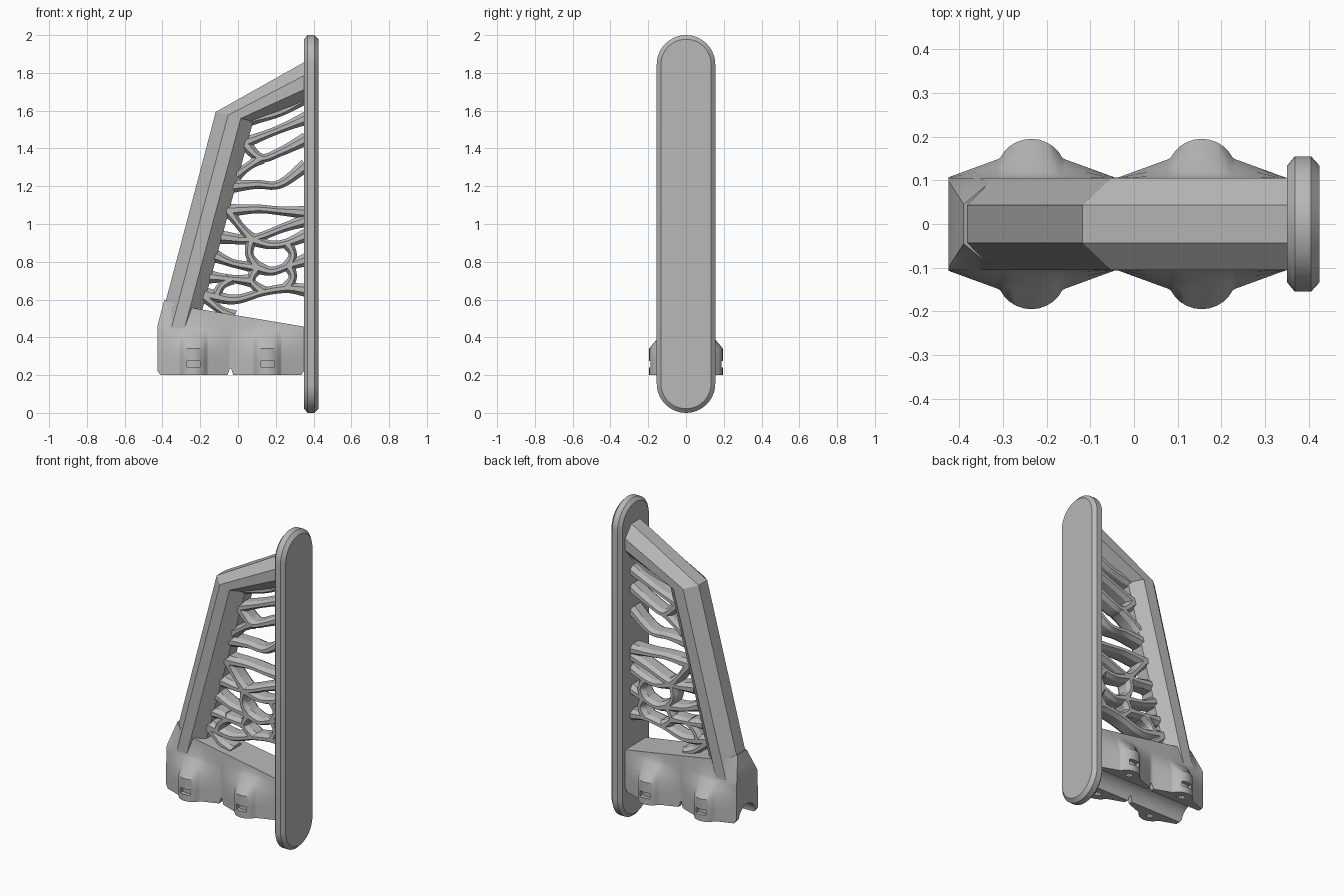
import bpy, bmesh, math
from mathutils import Vector

if "Cube" in bpy.data.objects:
    bpy.data.objects.remove(bpy.data.objects["Cube"], do_unlink=True)

grey = bpy.data.materials.new("plain_grey")
grey.use_nodes = True
colour = (0.48, 0.48, 0.48, 1)
grey.diffuse_color = colour
grey.node_tree.nodes["Principled BSDF"].inputs["Base Color"].default_value = colour


def finish(name, bm, smooth=None):
    bmesh.ops.recalc_face_normals(bm, faces=bm.faces)
    mesh = bpy.data.meshes.new(name)
    bm.to_mesh(mesh)
    bm.free()
    mesh.materials.append(grey)
    ob = bpy.data.objects.new(name, mesh)
    bpy.context.collection.objects.link(ob)
    if smooth:
        bpy.ops.object.select_all(action='DESELECT')
        ob.select_set(True)
        bpy.context.view_layer.objects.active = ob
        bpy.ops.object.shade_smooth_by_angle(angle=math.radians(smooth))


def loft(bm, rings):
    """Skin a list of equal closed rings and cap both ends."""
    loops = [[bm.verts.new(p) for p in ring] for ring in rings]
    n = len(loops[0])
    for a, b in zip(loops, loops[1:]):
        for i in range(n):
            j = (i + 1) % n
            bm.faces.new((a[i], a[j], b[j], b[i]))
    bm.faces.new(loops[0])
    bm.faces.new(loops[-1])


def lerp_table(table, x):
    for (x0, v0), (x1, v1) in zip(table, table[1:]):
        if x <= x1:
            return v0 + (v1 - v0) * (x - x0) / (x1 - x0)
    return table[-1][1]


# End plate: a chamfered stadium
def stadium(x, inset):
    ring = []
    for centre, start in ((1.845, 0), (0.155, math.pi)):
        for k in range(25):
            a = start + math.pi * k / 24
            r = 0.155 - inset
            ring.append((x, r * math.cos(a), centre + r * math.sin(a)))
    return ring


bm = bmesh.new()
loft(bm, [stadium(0.35, 0.022), stadium(0.368, 0), stadium(0.405, 0), stadium(0.425, 0.022)])
finish("end_plate", bm, 25)

# Bent arm with an eight-sided section
outer = [(0.36, 1.862), (-0.118, 1.593), (-0.42, 0.45)]
inner = [(0.36, 1.645), (0.08, 1.542), (-0.215, 0.45)]
section = [(0, 0.043), (0.33, 0.105), (0.67, 0.105), (1, 0.043)]
section += [(t, -y) for t, y in reversed(section)]
bm = bmesh.new()
rings = []
for o, i in zip(outer, inner):
    rings.append([(o[0] + (i[0] - o[0]) * t, y, o[1] + (i[1] - o[1]) * t) for t, y in section])
loft(bm, rings)
finish("bent_arm", bm)

# Clamp base: bulged sides blending into a sloped top, with a rail channel below
bolt_x = (-0.235, 0.155)
channel = 0.085
top_height = [(-0.425, 0.465), (-0.39, 0.6), (-0.33, 0.572), (-0.24, 0.555), (0.36, 0.455)]
top_width = [(-0.425, 0.1), (-0.39, 0.045), (-0.33, 0.095), (0.36, 0.104)]
bottom = [(-0.425, 0.22), (-0.41, 0.2), (-0.055, 0.2), (-0.043, 0.235), (-0.037, 0.235),
          (-0.025, 0.2), (0.335, 0.2), (0.352, 0.225)]


def side_width(x):
    u = min(abs(x - c) for c in bolt_x)
    flank = 0.105 + 0.042 * max(0, 0.195 - u) / 0.115
    boss = 0.115 + math.sqrt(max(0, 0.08 ** 2 - u * u)) if u < 0.08 else 0
    return max(flank, boss)


def base_ring(x):
    w = side_width(x)
    low = lerp_table(bottom, x)
    sweep = math.acos((low - 0.2) / channel)
    half = [(channel * math.sin(sweep * k / 8), 0.2 + channel * math.cos(sweep * k / 8))
            for k in range(9)]
    edge = half[-1][0]
    half += [(edge + (w - edge) * f, low) for f in (0.35, 0.65, 1)]
    half += [(w, 0.24), (w, 0.275), (w, 0.34), (0.105 + (w - 0.105) * 0.55, 0.39),
             (0.105 + (w - 0.105) * 0.15, 0.43), (0.105, 0.45),
             (lerp_table(top_width, x), lerp_table(top_height, x))]
    ring = half + [(-y, z) for y, z in reversed(half[1:])]
    return [(x, y, z) for y, z in ring]


stations = {x for x, z in bottom} | {-0.39, -0.33}
for c in bolt_x:
    stations |= {c + 0.079 * math.sin(math.pi * k / 14) for k in range(-7, 8)}
    stations |= {c - 0.12, c + 0.12}
bm = bmesh.new()
loft(bm, [base_ring(x) for x in sorted(stations)])


def recess(centre, reach, offset):
    """Sink the faces whose middles lie within reach of centre."""
    faces = [f for f in bm.faces
             if all(abs(a - b) < r for a, b, r in zip(f.calc_center_median(), centre, reach))]
    new = bmesh.ops.extrude_face_region(bm, geom=faces)["geom"]
    verts = [v for v in new if isinstance(v, bmesh.types.BMVert)]
    bmesh.ops.translate(bm, verts=verts, vec=offset)
    bmesh.ops.delete(bm, geom=[f for f in faces if f.is_valid], context='FACES_ONLY')


# Nut pockets and bolt holes
for c in bolt_x:
    for side in (-1, 1):
        recess((c, side * 0.19, 0.2575), (0.034, 0.02, 0.01), (0, -side * 0.025, 0))
        recess((c, side * 0.14, 0.2), (0.0175, 0.01, 0.005), (0, 0, 0.06))
finish("clamp_base", bm, 30)

# Web of organic struts, given as centre lines in hundredths (x, z)
struts = [
    [(36, 167), (22, 159), (5, 155)],
    [(36, 156), (19, 149), (1, 142)],
    [(3, 143), (12, 135), (22, 138), (36, 145)],
    [(12, 135), (-1, 126)],
    [(-3, 120), (10, 121), (22, 121), (36, 131)],
    [(-6, 107), (10, 108), (22, 107), (36, 106)],
    [(-5, 107), (1, 99), (7, 92)],
    [(-9, 93), (7, 92), (24, 98), (36, 102)],
    [(7, 92), (17, 89), (26, 90), (36, 94)],
    [(26, 90), (29, 84), (27, 78)],
    [(7, 92), (6, 84), (10, 77)],
    [(-12, 83), (-2, 79), (10, 77)],
    [(10, 77), (18, 75), (27, 78), (36, 81)],
    [(27, 78), (29, 72), (26, 66)],
    [(10, 77), (7, 70), (13, 64)],
    [(-15, 72), (-4, 71), (7, 70)],
    [(-18, 63), (-2, 60), (13, 64), (26, 66), (36, 65)],
    [(-4, 71), (-9, 67), (-12, 61)],
    [(-18, 62), (-10, 55), (-2, 51)],
]


def smooth_path(points, steps=5):
    p = [Vector(q) / 100 for q in points]
    p = [2 * p[0] - p[1]] + p + [2 * p[-1] - p[-2]]
    path = []
    for a, b, c, d in zip(p, p[1:], p[2:], p[3:]):
        for k in range(steps):
            t = k / steps
            path.append(0.5 * (2 * b + (c - a) * t + (2 * a - 5 * b + 4 * c - d) * t * t
                               + (3 * b - a - 3 * c + d) * t ** 3))
    return path + [p[-2]]


bm = bmesh.new()
for strut in struts:
    path = smooth_path(strut)
    rings = []
    for i, p in enumerate(path):
        d = (path[min(i + 1, len(path) - 1)] - path[max(i - 1, 0)]).normalized()
        normal = Vector((-d.y, d.x))
        w = 0.022 + 0.014 * abs(2 * i / (len(path) - 1) - 1) ** 2
        corners = [(w, 0.03), (0.4 * w, 0.055), (-0.4 * w, 0.055), (-w, 0.03)]
        corners += [(s, -y) for s, y in reversed(corners)]
        rings.append([(p.x + normal.x * s, y, p.y + normal.y * s) for s, y in corners])
    loft(bm, rings)
finish("strut_web", bm, 25)
